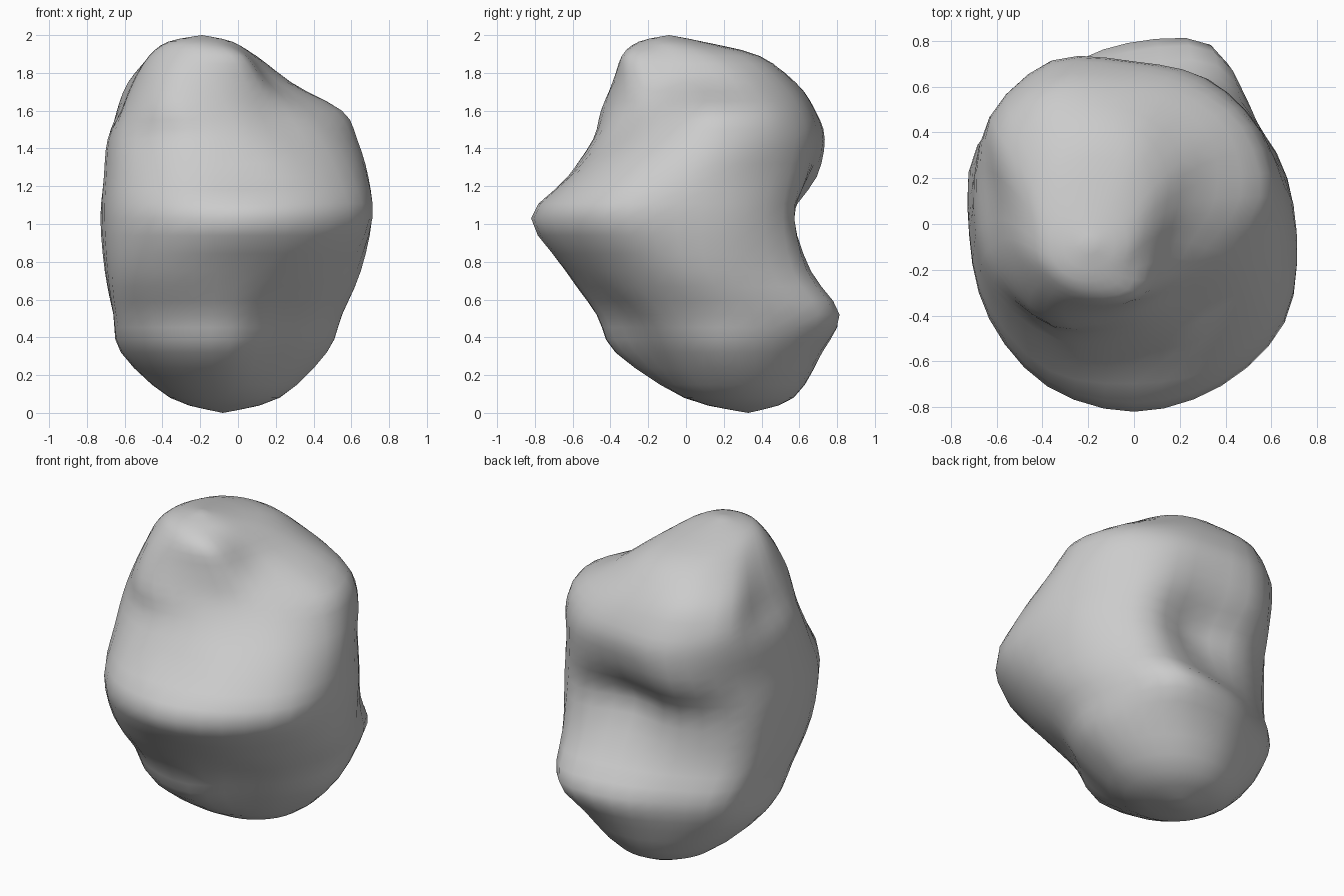
import bpy, bmesh, math
from mathutils import Vector

if "Cube" in bpy.data.objects:
    bpy.data.objects.remove(bpy.data.objects["Cube"])

# Boulder cross-sections: height, centre x, centre y, then radii every 30 degrees from +x
SECTIONS = [
    (0.32, -.05, .18, .52, .54, .57, .54, .52, .56, .57, .57, .57, .55, .44, .46),
    (0.52, -.03, .15, .58, .62, .73, .64, .60, .67, .63, .67, .65, .62, .53, .55),
    (0.75, .00, .00, .65, .68, .74, .63, .67, .76, .70, .72, .69, .63, .61, .61),
    (1.03, .00, -.05, .71, .72, .72, .56, .70, .79, .72, .73, .76, .77, .76, .76),
    (1.25, .00, .02, .69, .67, .68, .63, .76, .75, .71, .72, .71, .64, .67, .70),
    (1.45, .00, .10, .63, .63, .62, .61, .71, .73, .69, .71, .66, .57, .53, .58),
    (1.60, -.05, .12, .60, .60, .56, .55, .63, .66, .57, .62, .64, .53, .46, .49),
    (1.75, -.12, .10, .38, .45, .46, .47, .53, .52, .44, .48, .53, .48, .44, .35),
    (1.89, -.17, .02, .26, .30, .36, .37, .36, .32, .30, .33, .35, .36, .37, .27),
]
N, SUB = 12, 3


def ring(z, cx, cy, *radii):
    return [Vector((cx + r * math.cos(k * math.tau / N), cy + r * math.sin(k * math.tau / N), z))
            for k, r in enumerate(radii)]


def spline(p, q, r, s, t):
    return 0.5 * (2 * q + (r - p) * t + (2 * p - 5 * q + 4 * r - s) * t * t
                  + (3 * q - p - 3 * r + s) * t ** 3)


def smooth_loop(pts):
    return [spline(*(pts[(k + d) % N] for d in (-1, 0, 1, 2)), j / SUB)
            for k in range(N) for j in range(SUB)]


# Rounded base and peak close the stack of sections
rows = [ring(0, -.08, .33, *[0] * N), ring(.08, -.07, .28, *[.29] * N)]
rows += [ring(*s) for s in SECTIONS]
rows += [ring(1.965, -.2, -.08, *[.17] * N), ring(2, -.19, -.09, *[0] * N)]
rows = [smooth_loop(r) for r in rows]

# Interpolate between sections
grid = []
last = len(rows) - 1
for i in range(last):
    a, b, c, d = (rows[min(max(i + o, 0), last)] for o in (-1, 0, 1, 2))
    for j in range(SUB):
        grid.append([spline(*p, j / SUB) for p in zip(a, b, c, d)])
grid.append(rows[-1])

# Skin the sections into one closed boulder
bm = bmesh.new()
verts = [[bm.verts.new(p) for p in row] for row in grid]
for lo, hi in zip(verts, verts[1:]):
    for k in range(len(lo)):
        n = (k + 1) % len(lo)
        bm.faces.new((lo[k], lo[n], hi[n], hi[k]))
bmesh.ops.remove_doubles(bm, verts=bm.verts, dist=0.0005)
bmesh.ops.recalc_face_normals(bm, faces=bm.faces)
for f in bm.faces:
    f.smooth = True
mesh = bpy.data.meshes.new("boulder")
bm.to_mesh(mesh)
bm.free()
bpy.context.collection.objects.link(bpy.data.objects.new("boulder", mesh))
